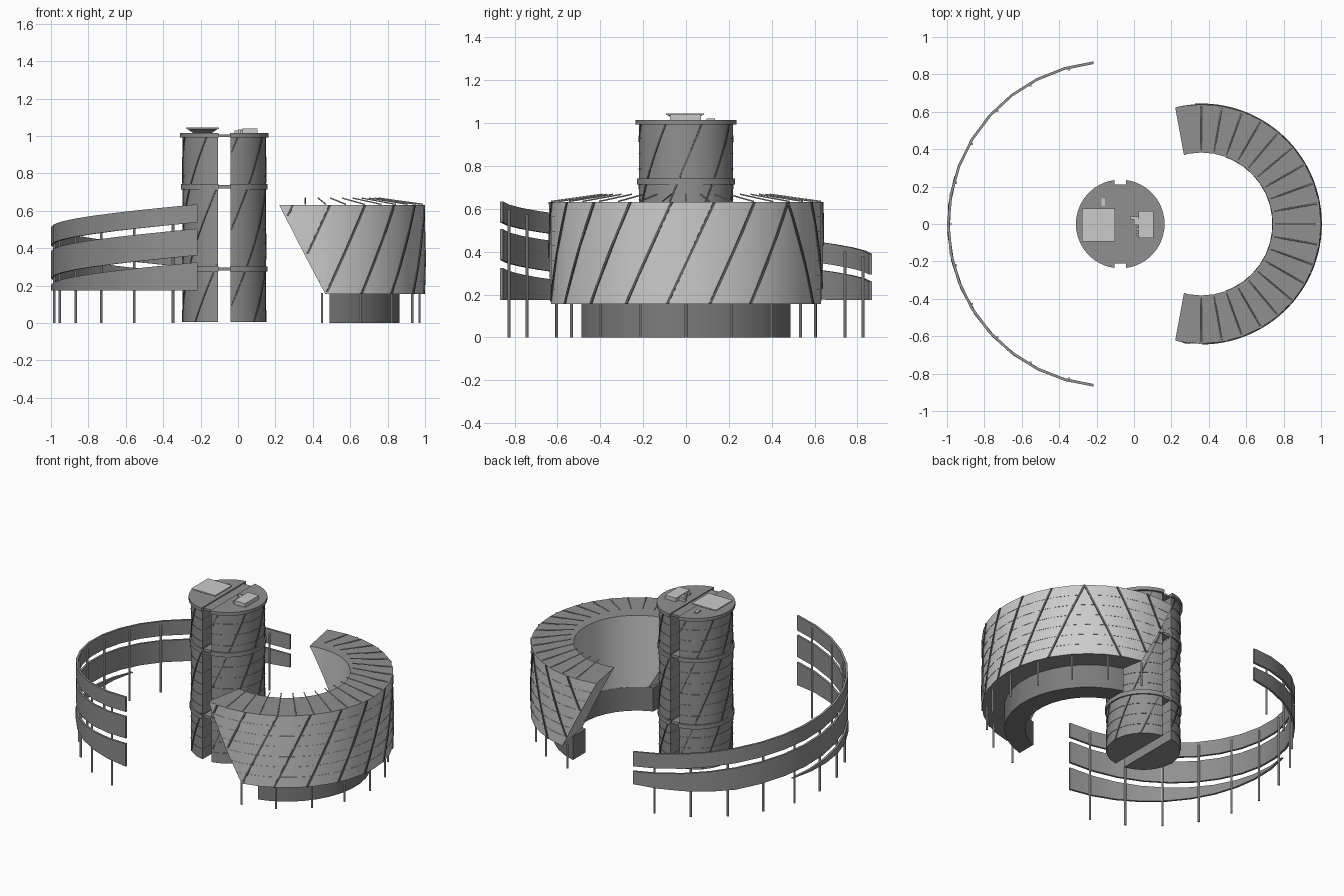
import bpy, bmesh
from math import sin, cos, acos, radians, degrees
from mathutils import Vector

if "Cube" in bpy.data.objects:
    bpy.data.objects.remove(bpy.data.objects["Cube"])


def mat(name, v):
    m = bpy.data.materials.new(name)
    m.diffuse_color = (v, v, v, 1)
    m.use_nodes = True
    m.node_tree.nodes["Principled BSDF"].inputs["Base Color"].default_value = m.diffuse_color
    return m


DARK, GLASS, LIGHT, LINE = mat("dark_grey", .28), mat("dark_glass", .2), mat("light_grey", .8), mat("rib_grey", .12)


def finish(name, bm, material, smooth=True):
    bmesh.ops.recalc_face_normals(bm, faces=bm.faces)
    me = bpy.data.meshes.new(name)
    bm.to_mesh(me)
    bm.free()
    me.materials.append(material)
    ob = bpy.data.objects.new(name, me)
    bpy.context.collection.objects.link(ob)
    if smooth:
        bpy.ops.object.select_all(action='DESELECT')
        ob.select_set(True)
        bpy.context.view_layer.objects.active = ob
        bpy.ops.object.shade_smooth_by_angle(angle=radians(30))
    return ob


def sweep(bm, sections):
    """Closed tube through matching cross-sections, capped at both ends."""
    rings = [[bm.verts.new(p) for p in s] for s in sections]
    for a, b in zip(rings, rings[1:]):
        for i in range(len(a)):
            j = (i + 1) % len(a)
            bm.faces.new((a[i], a[j], b[j], b[i]))
    bm.faces.new(rings[0][::-1])
    bm.faces.new(rings[-1])


def pol(cx, r, a, z):
    return (cx + r * cos(radians(a)), r * sin(radians(a)), z)


def ring(bm, cx, r0, r1, a0, a1, n, zlo, zhi):
    """Curved wall; zlo and zhi are functions of the angle."""
    secs = []
    for i in range(n + 1):
        a = a0 + (a1 - a0) * i / n
        secs.append([pol(cx, r0, a, zlo(a)), pol(cx, r1, a, zlo(a)),
                     pol(cx, r1, a, zhi(a)), pol(cx, r0, a, zhi(a))])
    sweep(bm, secs)


def rib(bm, cx, r, a0, a1, z0, z1, w, keep):
    """Slanted strip on a cylinder; runs where keep() is true become strips."""
    d, n, secs = degrees(w / r) / 2, 40, []
    for i in range(n + 1):
        t = i / n
        a, z = a0 + (a1 - a0) * t, z0 + (z1 - z0) * t
        ok = keep(a, z)
        if ok:
            secs.append([pol(cx, r - .006, a - d, z), pol(cx, r + .004, a - d, z),
                         pol(cx, r + .004, a + d, z), pol(cx, r - .006, a + d, z)])
        if not ok or i == n:
            if len(secs) > 1:
                sweep(bm, secs)
            secs = []


def rod(bm, p, q, r, n=8):
    p, q = Vector(p), Vector(q)
    rot = (q - p).to_track_quat('Z', 'Y')
    sweep(bm, [[e + rot @ Vector((r * cos(radians(360 * i / n)), r * sin(radians(360 * i / n)), 0))
                for i in range(n)] for e in (p, q)])


def box(bm, x0, x1, y0, y1, z0, z1):
    sweep(bm, [[(x0, y0, z), (x1, y0, z), (x1, y1, z), (x0, y1, z)] for z in (z0, z1)])


def cut(bm, co, no):
    """Remove everything on the side the normal points to and cap the cut."""
    bmesh.ops.bisect_plane(bm, geom=bm.verts[:] + bm.edges[:] + bm.faces[:],
                           plane_co=co, plane_no=no, clear_outer=True)
    bmesh.ops.holes_fill(bm, edges=[e for e in bm.edges if e.is_boundary])


# ---------- curved building ----------
BX, RO, RI, ZB, ZT, XB = .36, .64, .382, .155, .632, .467


def end_angle(z):
    x = .22 + (XB - .22) * (ZT - z) / (ZT - ZB)
    return degrees(acos((x - BX) / RO))


bm = bmesh.new()
ring(bm, BX, RI, RO, -110, 0, 11, lambda a: ZB, lambda a: ZT)
A, B, C = Vector((.22, -.625, ZT)), Vector((.265, -.38, ZT)), Vector((XB, -.631, ZB))
no = (B - A).cross(C - A)
cut(bm, A, -no if no.x > 0 else no)
bmesh.ops.delete(bm, geom=[f for f in bm.faces if all(abs(v.co.y) < 1e-4 for v in f.verts)],
                 context='FACES_ONLY')
dup = bmesh.ops.duplicate(bm, geom=bm.verts[:] + bm.edges[:] + bm.faces[:])
for v in dup['geom']:
    if isinstance(v, bmesh.types.BMVert):
        v.co.y *= -1
bmesh.ops.remove_doubles(bm, verts=bm.verts, dist=1e-4)
building = finish("curved_building", bm, LIGHT)
building.data.materials.append(DARK)
for p in building.data.polygons:          # roof and soffit are darker
    p.material_index = int(abs(p.normal.z) > .9)

# recessed plinth with straight-cut ends
bm = bmesh.new()
ring(bm, BX, .38, .505, -85, 85, 17, lambda a: 0, lambda a: ZB + .002)
cut(bm, (.49, 0, 0), (-1, 0, 0))
finish("building_plinth", bm, GLASS)

# thin floor lines
bm = bmesh.new()
for k in range(1, 7):
    z = ZB + (ZT - ZB) * k / 7
    e = end_angle(z) - .5
    ring(bm, BX, RO - .012, RO + .0005, -e, e, 40, lambda a: z - .001, lambda a: z + .001)
finish("building_floor_lines", bm, LIGHT)

# slanted facade ribs, reversed near the back end
bm = bmesh.new()
inside = lambda a, z: abs(a) < end_angle(z) - .5
for i in range(9):
    a = -116 + 18 * i
    rib(bm, BX, RO, a, a + 20, ZB, ZT, .013, inside)
for i in range(3):
    a = 48 + 18 * i
    rib(bm, BX, RO, a + 20, a, ZB, ZT, .013, inside)
finish("building_ribs", bm, LINE)

# roof rods rising towards the courtyard, and stilts
bm = bmesh.new()
for i in range(-9, 10):
    rod(bm, pol(BX, .63, 10 * i, .635), pol(BX, .395, 10 * i, .668), .0035, 6)
finish("roof_rods", bm, LIGHT)
bm = bmesh.new()
for i in range(-4, 5):
    a = 20.4 * i
    rod(bm, pol(BX, .61, a, 0), pol(BX, .61, a, ZB + .005), .006)
finish("building_stilts", bm, LIGHT)

# ---------- spiral screen ----------
SX, SR, A0, A1 = -.126, .872, 96, 264      # A1 is the front (high) end
drop = lambda a: .245 * (A1 - a) / (A1 - A0)
for name, lo, hi, last in (("upper", .538, .635, A0), ("middle", .362, .505, A0),
                           ("lower", .175, .325, 163)):
    bm = bmesh.new()
    ring(bm, SX, SR - .012, SR + .002, last, A1, 16 if last == A0 else 10,
         lambda a: max(.175, lo - drop(a)), lambda a: max(.177, hi - drop(a)))
    finish(name + "_screen_band", bm, DARK)
bm = bmesh.new()
for i in range(-5, 6):
    a = 180 + 15 * i
    rod(bm, pol(SX, SR - .016, a, 0), pol(SX, SR - .016, a, .61 - drop(a)), .007)
finish("screen_posts", bm, LIGHT)

# ---------- split tower ----------
TX, GAP = -.0735, .0335


def half_disc(bm, s, r, gap, z0, z1, n=24):
    m = degrees(acos(gap / r))
    pts = [(r * cos(radians(-m + 2 * m * i / n)), r * sin(radians(-m + 2 * m * i / n)))
           for i in range(n + 1)]
    sweep(bm, [[(TX + s * x, y, z) for x, y in pts] for z in (z0, z1)])


for s, side in ((-1, "left"), (1, "right")):
    bm = bmesh.new()
    half_disc(bm, s, .222, GAP, .005, 1.0)
    finish(side + "_tower_half", bm, DARK)
    bm = bmesh.new()
    for k in range(1, 14):
        half_disc(bm, s, .2245, GAP - .001, k / 14 - .002, k / 14 + .002)
    finish(side + "_tower_floor_lines", bm, DARK)
    bm = bmesh.new()
    for z0, z1, r in ((.275, .303, .231), (.715, .743, .231), (.993, 1.015, .237)):
        half_disc(bm, s, r, GAP - .002, z0, z1)
    finish(side + "_tower_flanges", bm, DARK)

# slanted tower ribs, broken at the gap
bm = bmesh.new()
solid = lambda a, z: abs(.222 * cos(radians(a))) > GAP + .004
for i in range(8):
    for z0, z1 in ((.005, .275), (.303, .715), (.743, .993)):
        rib(bm, TX, .222, 45 * i + 110 * z0, 45 * i + 110 * z1, z0, z1, .009, solid)
finish("tower_ribs", bm, LINE)

# bridges closing the gap
bm = bmesh.new()
for z0, z1 in ((.28, .298), (.72, .738), (.994, 1.008)):
    box(bm, TX - GAP - .002, TX + GAP + .002, -.21, .21, z0, z1)
finish("tower_bridges", bm, DARK, False)

# rooftop pad on a flared base
bm = bmesh.new()
sweep(bm, [[(-.19 + x * h, -.005 + y * h, z) for x, y in ((-1, -1), (1, -1), (1, 1), (-1, 1))]
           for h, z in ((.045, 1.013), (.082, 1.038))])
finish("rooftop_pad_base", bm, DARK, False)
bm = bmesh.new()
box(bm, -.278, -.102, -.093, .083, 1.038, 1.046)
finish("rooftop_pad", bm, LIGHT, False)

# rooftop plant
bm = bmesh.new()
box(bm, .025, .105, -.075, .07, 1.013, 1.04)
for x0, y0, y1, h in ((-.02, .025, .04, 1.03), (.0, -.005, .025, 1.035),
                      (.01, -.035, -.02, 1.03), (.01, -.065, -.05, 1.03)):
    box(bm, x0, .027, y0, y1, 1.013, h)
box(bm, -.175, -.155, .095, .135, 1.013, 1.022)
finish("rooftop_plant", bm, LIGHT, False)
